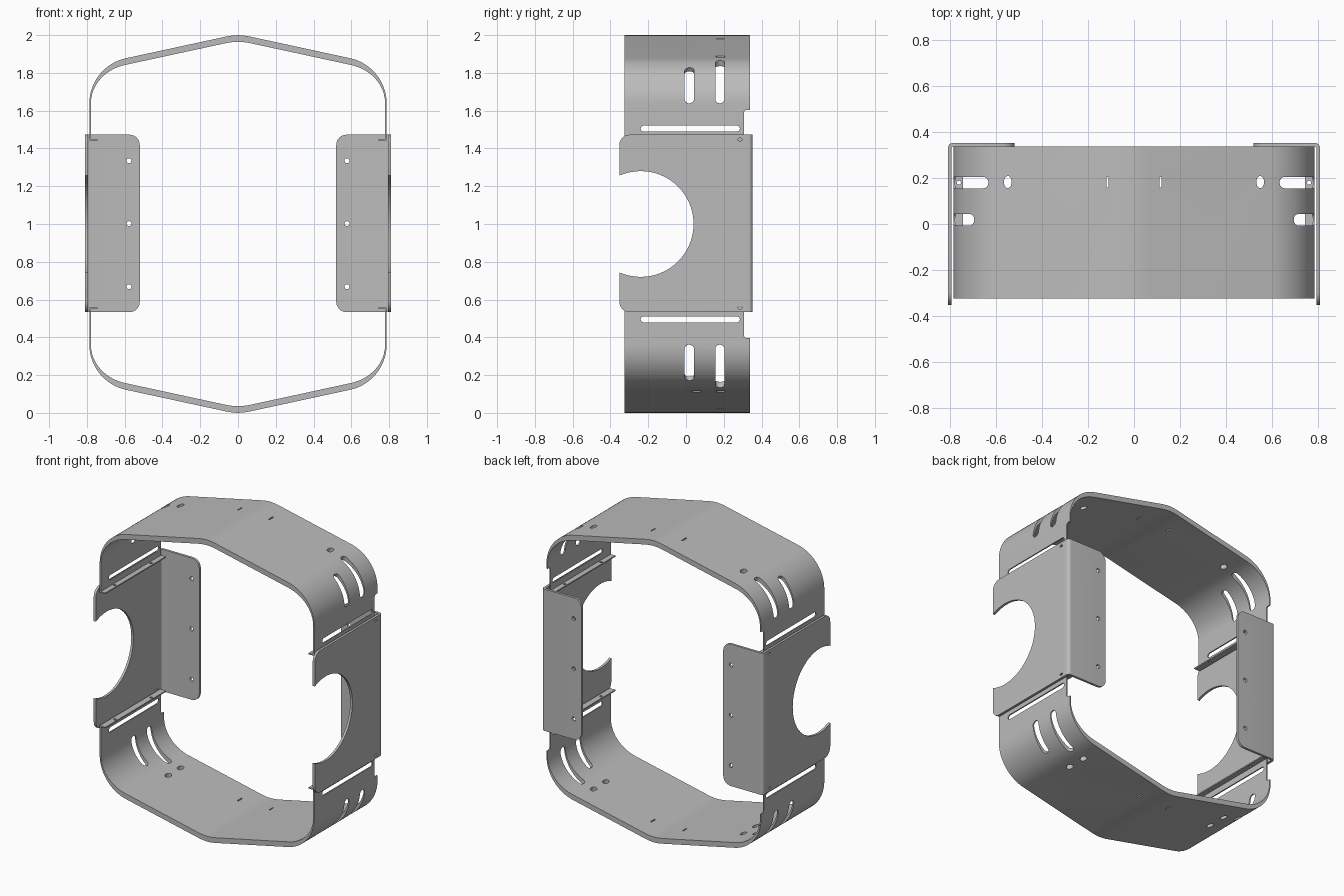
import bpy, bmesh, math
from mathutils import Matrix

if "Cube" in bpy.data.objects:
    bpy.data.objects.remove(bpy.data.objects["Cube"])

steel = bpy.data.materials.new("grey steel")
steel.use_nodes = True
steel.diffuse_color = (0.5, 0.5, 0.5, 1)
steel.node_tree.nodes["Principled BSDF"].inputs["Base Color"].default_value = (0.5, 0.5, 0.5, 1)

ARC_X, ARC_Z, ARC_R = 0.542, 1.638, 0.245   # bent corner of the band
FRONT, BACK = -0.325, 0.338                 # band edges


def loft(name, ring_a, ring_b):
    """Closed solid between two matching rings."""
    bm = bmesh.new()
    a = [bm.verts.new(p) for p in ring_a]
    b = [bm.verts.new(p) for p in ring_b]
    n = len(a)
    caps = [bm.faces.new(a), bm.faces.new(b[::-1])]
    for i in range(n):
        j = (i + 1) % n
        bm.faces.new((a[j], a[i], b[i], b[j]))
    bmesh.ops.recalc_face_normals(bm, faces=bm.faces)
    if n > 40:
        bmesh.ops.triangulate(bm, faces=caps)
    mesh = bpy.data.meshes.new(name)
    bm.to_mesh(mesh)
    bm.free()
    mesh.materials.append(steel)
    obj = bpy.data.objects.new(name, mesh)
    bpy.context.collection.objects.link(obj)
    return obj


def prism(name, pts, axis, lo, hi):
    """Extrude a 2D outline along x, y or z."""
    def ring(d):
        return [{"x": (d, u, v), "y": (u, d, v), "z": (u, v, d)}[axis] for u, v in pts]
    return loft(name, ring(lo), ring(hi))


def ellipse(u, v, ru, rv, n=24):
    return [(u + ru * math.cos(k * math.tau / n), v + rv * math.sin(k * math.tau / n))
            for k in range(n)]


def stadium(u0, u1, v, r, n=8):
    """Round-ended slot running along u."""
    pts = []
    for u, start in ((u1 - r, -math.pi / 2), (u0 + r, math.pi / 2)):
        for k in range(n + 1):
            t = start + math.pi * k / n
            pts.append((u + r * math.cos(t), v + r * math.sin(t)))
    return pts


def arc_slot(y, angle):
    """Slot cutter that wraps round the bent corner."""
    pts = stadium(0, angle * ARC_R, y, 0.025)

    def ring(radius):
        return [(ARC_X + radius * math.cos(s / ARC_R), v, ARC_Z + radius * math.sin(s / ARC_R))
                for s, v in pts]
    return loft("slot_cutter", ring(0.1), ring(0.4))


def cut(obj, cutters):
    for c in cutters:
        mod = obj.modifiers.new("cut", "BOOLEAN")
        mod.operation, mod.solver, mod.object = "DIFFERENCE", "EXACT", c
    bpy.context.view_layer.update()
    graph = bpy.context.evaluated_depsgraph_get()
    mesh = bpy.data.meshes.new_from_object(obj.evaluated_get(graph))
    obj.modifiers.clear()
    obj.data = mesh
    for c in cutters:
        bpy.data.objects.remove(c)


def finish(obj):
    obj.modifiers.new("mirror", "MIRROR").use_axis[0] = True
    bpy.ops.object.select_all(action="DESELECT")
    obj.select_set(True)
    bpy.context.view_layer.objects.active = obj
    bpy.ops.object.shade_smooth_by_angle(angle=math.radians(30))


def band(name, hole_rows, flip):
    # Sheet profile: ridge, slope, bent corner, side and inward lip
    normals = [(0, 1), (0.1, 1), (0.2, 0.98)]
    outer = [(0, 2), (0.03, 1.998), (0.06, 1.993)]
    for k in range(17):
        t = math.radians(77.8) * (1 - k / 16)
        normals.append((math.cos(t), math.sin(t)))
        outer.append((ARC_X + ARC_R * math.cos(t), ARC_Z + ARC_R * math.sin(t)))
    inner = [(x - 0.008 * nx, z - 0.035 * nz) for (x, z), (nx, nz) in zip(outer, normals)]
    inner[0] = (0, inner[0][1])
    side, low, t = ARC_X + ARC_R, 1.441, 0.008
    lip = [(side, low), (0.745, low), (0.745, low + t), (side - t, low + t)]
    obj = prism(name, outer + lip + inner[::-1], "y", FRONT, BACK)

    # Slots, holes and the rear notch
    cutters = [
        arc_slot(0.18, math.radians(68)),
        arc_slot(0.018, math.radians(51)),
        prism("side_slot", stadium(-0.24, 0.285, 1.505, 0.016), "x", 0.7, 0.9),
        prism("ridge_slit", [(0.111, 0.16), (0.119, 0.16), (0.119, 0.205), (0.111, 0.205)],
              "z", 1.8, 2.1),
        prism("notch", [(0.308, 1.3), (0.4, 1.3), (0.4, 1.604), (0.318, 1.604), (0.308, 1.594)],
              "x", 0.7, 0.9),
    ]
    cutters += [prism("hole", ellipse(0.55, y, 0.017, 0.026), "z", 1.7, 2.1) for y in hole_rows]
    cutters += [prism("lip_hole", ellipse(0.763, y, 0.009, 0.009, 12), "z", 1.4, 1.47)
                for y in (-0.2, 0.18)]
    cut(obj, cutters)

    # Open the centre seam so the mirrored half joins cleanly
    bm = bmesh.new()
    bm.from_mesh(obj.data)
    seam = [f for f in bm.faces if all(abs(v.co.x) < 1e-4 for v in f.verts)]
    bmesh.ops.delete(bm, geom=seam, context="FACES")
    bm.to_mesh(obj.data)
    bm.free()
    if flip:
        obj.data.transform(Matrix.Translation((0, 0, 2)) @ Matrix.Diagonal((1, 1, -1, 1)))
        obj.data.flip_normals()
    finish(obj)


band("upper_band", [0.183], False)
band("lower_band", [0.183, 0.055], True)

# Side plates with a rounded bend and a rear mounting flange
OUT, EDGE, THICK, FLANGE, BOTTOM, TOP = 0.811, 0.353, 0.016, 0.52, 0.533, 1.473


def bend(r):
    c = 0.022
    return [(OUT - c + r * math.cos(k * math.pi / 12), EDGE - c + r * math.sin(k * math.pi / 12))
            for k in range(7)]


outline = ([(OUT, -EDGE)] + bend(0.022) + [(FLANGE, EDGE), (FLANGE, EDGE - THICK)]
           + bend(0.006)[::-1] + [(OUT - THICK, -EDGE)])
plates = prism("side_plates", outline, "z", BOTTOM, TOP)
bm = bmesh.new()
bm.from_mesh(plates.data)
corners = []
for e in bm.edges:
    p, q = (v.co for v in e.verts)
    level = abs(p.z - q.z) < 1e-5
    at_front = abs(p.y + EDGE) < 1e-5 and abs(q.y + EDGE) < 1e-5
    at_flange = abs(p.x - FLANGE) < 1e-5 and abs(q.x - FLANGE) < 1e-5
    if level and (at_front or at_flange):
        corners.append(e)
bmesh.ops.bevel(bm, geom=corners, offset=0.055, offset_type="OFFSET", segments=6,
                profile=0.5, affect="EDGES")
bm.to_mesh(plates.data)
bm.free()

# Round side opening, flange screw holes and small locating slits
openings = [prism("opening", ellipse(-0.24, 1, 0.28, 0.28, 64), "x", 0.7, 0.9)]
openings += [prism("screw_hole", ellipse(0.577, z, 0.013, 0.013, 16), "y", 0.3, 0.4)
             for z in (0.668, 1.002, 1.335)]
openings += [prism("slit", stadium(0.274, 0.297, z, 0.007, 4), "x", 0.7, 0.9)
             for z in (0.557, 1.447)]
cut(plates, openings)
finish(plates)
